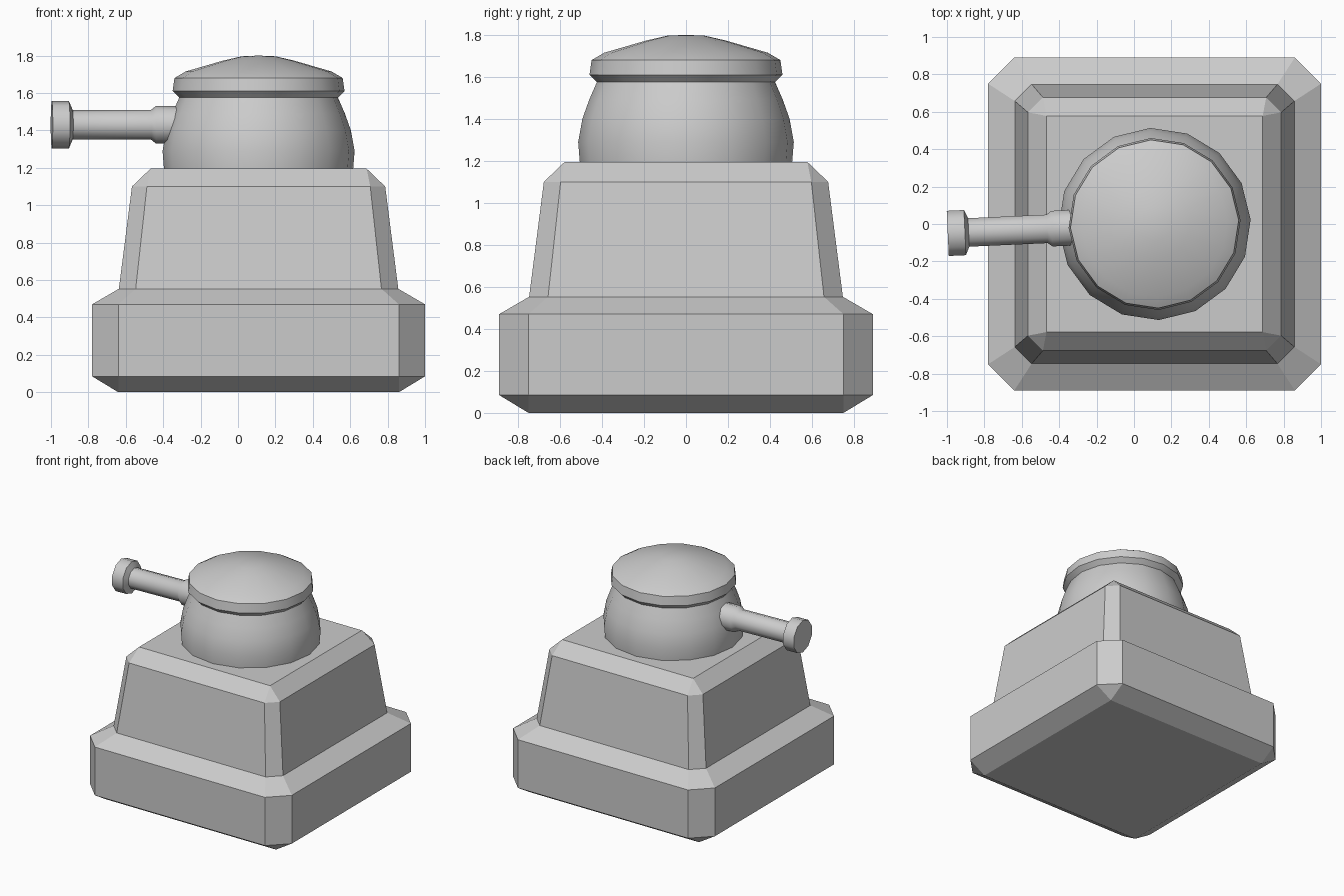
import bpy
import bmesh
from math import sin, cos, pi, radians
from mathutils import Matrix

if "Cube" in bpy.data.objects:
    bpy.data.objects.remove(bpy.data.objects["Cube"])

CX = 0.11  # shared axis of base and turret


def finish(bm, name, smooth=None):
    bmesh.ops.remove_doubles(bm, verts=bm.verts, dist=1e-5)
    bmesh.ops.recalc_face_normals(bm, faces=bm.faces)
    mesh = bpy.data.meshes.new(name)
    bm.to_mesh(mesh)
    bm.free()
    ob = bpy.data.objects.new(name, mesh)
    bpy.context.collection.objects.link(ob)
    if smooth:
        bpy.ops.object.select_all(action='DESELECT')
        ob.select_set(True)
        bpy.context.view_layer.objects.active = ob
        bpy.ops.object.shade_smooth_by_angle(angle=radians(smooth))
    return ob


def loft(bm, rings, cap_start, cap_end):
    loops = [[bm.verts.new(p) for p in ring] for ring in rings]
    n = len(loops[0])
    for a, b in zip(loops, loops[1:]):
        for i in range(n):
            j = (i + 1) % n
            bm.faces.new((a[i], a[j], b[j], b[i]))
    if cap_start:
        bm.faces.new(loops[0])
    if cap_end:
        bm.faces.new(loops[-1])


def cut_rect(hx, hy, cut, z):
    """Rectangle with chamfered corners, as eight points."""
    pts = []
    for sx, sy in ((1, 1), (-1, 1), (-1, -1), (1, -1)):
        pair = [(sx * hx, sy * (hy - cut)), (sx * (hx - cut), sy * hy)]
        pts += pair if sx * sy > 0 else pair[::-1]
    return [(CX + x, y, z) for x, y in pts]


def lathe(name, profile, sides, offset, matrix, smooth, cap_start, cap_end):
    bm = bmesh.new()
    rings = [[(r * cos(2 * pi * i / sides + offset),
               r * sin(2 * pi * i / sides + offset), z) for i in range(sides)]
             for r, z in profile]
    loft(bm, rings, cap_start, cap_end)
    bm.transform(matrix)
    return finish(bm, name, smooth)


# Stepped pedestal: chamfered plinth and tapered upper block
bm = bmesh.new()
tiers = [(0.75, 0.75, 0, 0), (0.89, 0.89, 0.14, 0.085), (0.89, 0.89, 0.14, 0.47),
         (0.747, 0.747, 0.09, 0.553), (0.677, 0.677, 0.08, 1.10),
         (0.578, 0.578, 0, 1.195)]
loft(bm, [cut_rect(*t) for t in tiers], True, True)
# square ends: merge the doubled corner points
finish(bm, "pedestal")

turn = Matrix.Translation((CX, 0, 0)) @ Matrix.Rotation(radians(2.6), 4, 'Z')

# Round turret body
lathe("turret_body",
      [(0.506, 1.19), (0.514, 1.29), (0.494, 1.40), (0.462, 1.49), (0.425, 1.575)],
      16, 0, turn, 35, False, False)

# Lid with a flared rim and a shallow dome
lathe("turret_lid",
      [(0.425, 1.575), (0.46, 1.61), (0.45, 1.68), (0.39, 1.715),
       (0.19, 1.773), (0.09, 1.796), (0.0, 1.80)],
      16, 0, turn, 35, False, False)

# Barrel with collar and flared muzzle, pointing to -x
lathe("barrel",
      [(0.10, 0.42), (0.10, 0.55), (0.08, 0.575), (0.08, 0.995),
       (0.127, 1.015), (0.127, 1.107)],
      10, 0,
      turn @ Matrix.Translation((0, 0, 1.43)) @ Matrix.Rotation(-pi / 2, 4, 'Y'),
      40, False, True)
